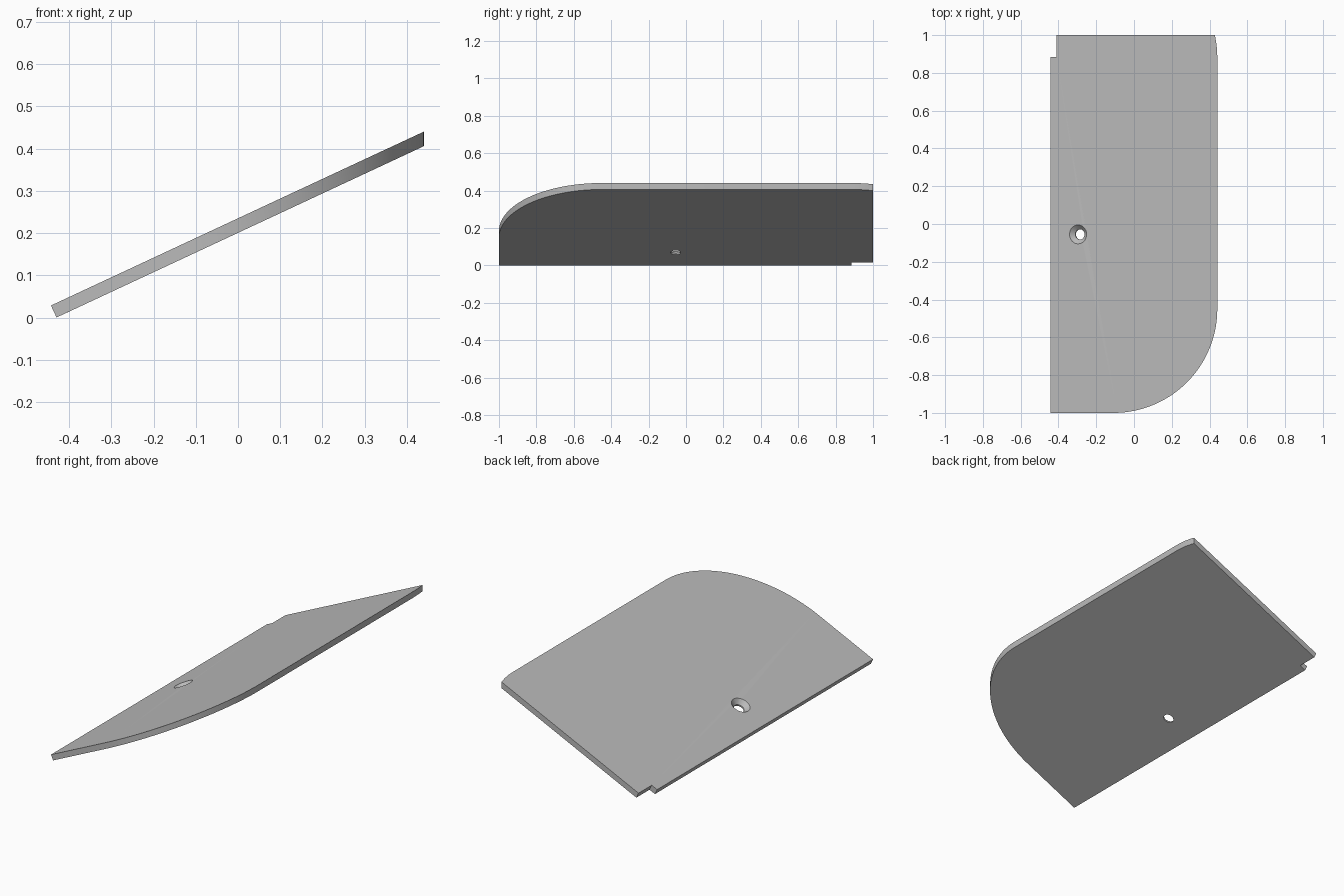
import bpy, bmesh
from math import radians, sin, cos, tan, pi
from mathutils import Matrix, Vector

if "Cube" in bpy.data.objects:
    bpy.data.objects.remove(bpy.data.objects["Cube"], do_unlink=True)

TILT = radians(25)
THICK = 0.0313
LEFT, RIGHT, FOOT = -0.443, 0.441, -0.43


def bottom_z(x):
    return (x - FOOT) * tan(TILT)


def top_z(x):
    return bottom_z(x) + THICK / cos(TILT)


def arc(cx, cy, r, start, end, steps):
    angles = [radians(start + (end - start) * i / steps) for i in range(steps + 1)]
    return [(cx + r * cos(a), cy + r * sin(a)) for a in angles]


def make_object(name, bm):
    bmesh.ops.recalc_face_normals(bm, faces=bm.faces)
    mesh = bpy.data.meshes.new(name)
    bm.to_mesh(mesh)
    bm.free()
    obj = bpy.data.objects.new(name, mesh)
    bpy.context.collection.objects.link(obj)
    return obj


grey = bpy.data.materials.new("plain grey")
grey.use_nodes = True
grey.diffuse_color = (0.5, 0.5, 0.5, 1)
grey.node_tree.nodes["Principled BSDF"].inputs["Base Color"].default_value = (0.5, 0.5, 0.5, 1)

# Plan outline: square-cut low side with a notch, plumb-cut rounded high side
R = 0.55
square_cut = [(-0.41, 1), (-0.41, 0.885), (LEFT, 0.885), (LEFT, -1)]
plumb_cut = arc(RIGHT - R, -1 + R, R, -90, 0, 40)
plumb_cut += arc(RIGHT - R, 0.88, R, 0, 12.6, 6)[:-1] + [(RIGHT - 0.013, 1)]

# Sloping plate
bm = bmesh.new()
top, bottom = [], []
for points, shift in ((square_cut, THICK * sin(TILT)), (plumb_cut, 0)):
    for x, y in points:
        top.append(bm.verts.new((x, y, top_z(x))))
        bottom.append(bm.verts.new((x + shift, y, bottom_z(x + shift))))
bm.faces.new(top)
bm.faces.new(bottom[::-1])
for i in range(len(top)):
    j = (i + 1) % len(top)
    bm.faces.new((top[i], bottom[i], bottom[j], top[j]))
plate = make_object("sloping_plate", bm)
plate.data.materials.append(grey)

# Countersunk screw hole, turned from a profile square to the plate
bm = bmesh.new()
profile = [(0, -0.06), (0.027, -0.06), (0.027, -0.023), (0.05, 0), (0.05, 0.03), (0, 0.03)]
verts = [bm.verts.new((r, 0, z)) for r, z in profile]
edges = [bm.edges.new(pair) for pair in zip(verts, verts[1:])]
bmesh.ops.spin(bm, geom=verts + edges, cent=(0, 0, 0), axis=(0, 0, 1),
               angle=2 * pi, steps=40)
bmesh.ops.remove_doubles(bm, verts=bm.verts, dist=0.0001)
place = Matrix.Translation(Vector((-0.296, -0.055, top_z(-0.296))))
bm.transform(place @ Matrix.Rotation(-TILT, 4, "Y"))
cutter = make_object("hole_cutter", bm)
cutter.data.materials.append(grey)
cutter.hide_render = True

cut = plate.modifiers.new("screw hole", "BOOLEAN")
cut.operation = "DIFFERENCE"
cut.solver = "EXACT"
cut.object = cutter
bpy.ops.object.select_all(action="DESELECT")
bpy.context.view_layer.objects.active = plate
plate.select_set(True)
bpy.ops.object.modifier_apply(modifier=cut.name)
bpy.data.objects.remove(cutter, do_unlink=True)
bpy.ops.object.shade_smooth_by_angle(angle=radians(25))
